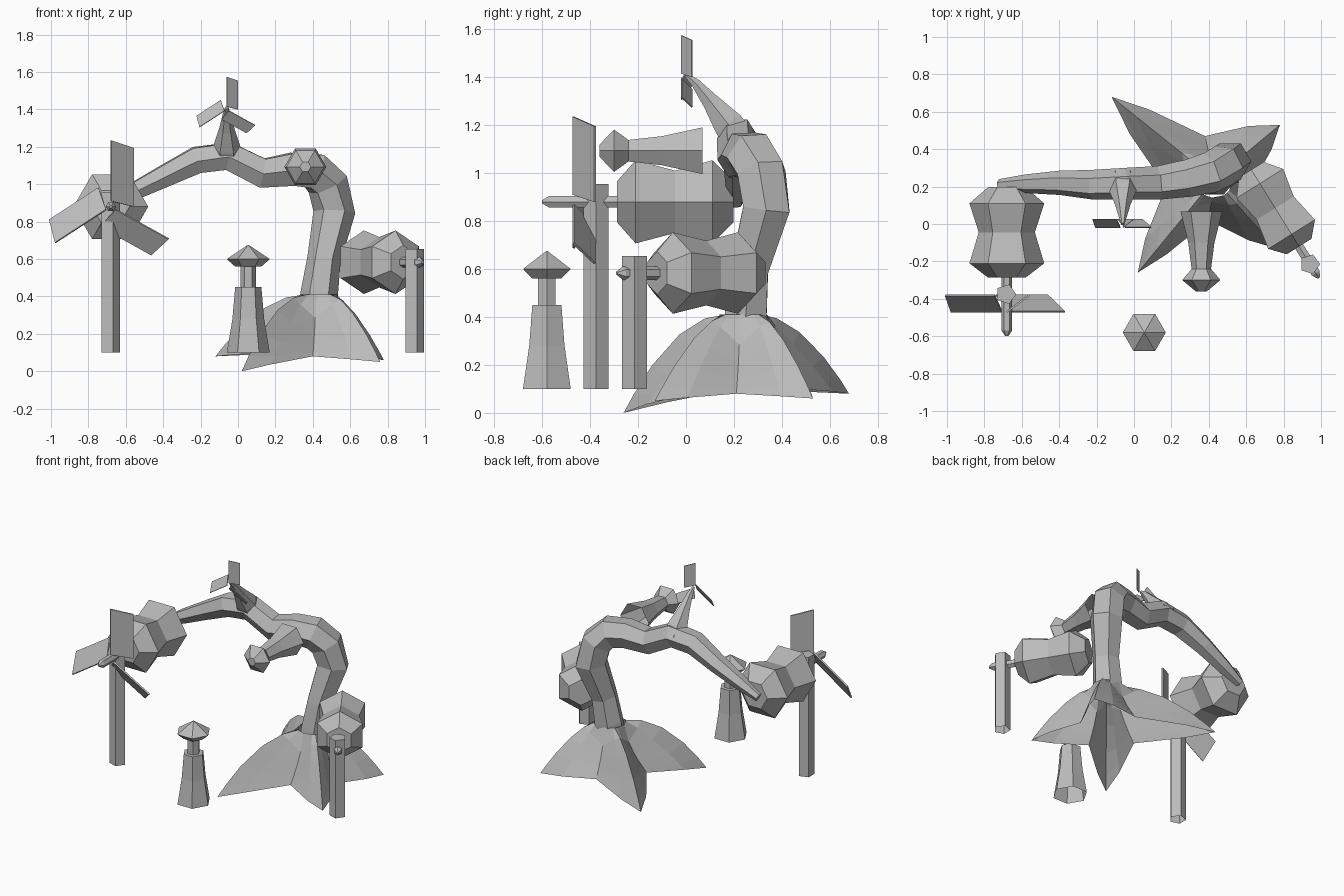
import bpy, bmesh, math
from mathutils import Vector

if "Cube" in bpy.data.objects:
    bpy.data.objects.remove(bpy.data.objects["Cube"], do_unlink=True)

grey = bpy.data.materials.new("plain grey")
grey.use_nodes = True
COLOUR = (0.5, 0.5, 0.5, 1)
grey.diffuse_color = COLOUR
grey.node_tree.nodes["Principled BSDF"].inputs["Base Color"].default_value = COLOUR


def finish(name, bm, fix_normals=True):
    if fix_normals:
        bmesh.ops.recalc_face_normals(bm, faces=bm.faces)
    mesh = bpy.data.meshes.new(name)
    bm.to_mesh(mesh)
    bm.free()
    mesh.materials.append(grey)
    obj = bpy.data.objects.new(name, mesh)
    bpy.context.collection.objects.link(obj)
    return obj


def bridge(bm, a, b):
    for i in range(len(a)):
        j = (i + 1) % len(a)
        bm.faces.new((a[i], a[j], b[j], b[i]))


def tube(name, points, radii, start=(1, 0, 0), sides=6, closed=True):
    """Loft a polygon section along a path, carrying its frame along."""
    bm = bmesh.new()
    pts = [Vector(p) for p in points]
    u, rings = Vector(start), []
    for i, (p, r) in enumerate(zip(pts, radii)):
        d = (pts[min(i + 1, len(pts) - 1)] - pts[max(i - 1, 0)]).normalized()
        u = (u - d * u.dot(d)).normalized()
        v = d.cross(u)
        angles = [math.tau * k / sides for k in range(sides)]
        rings.append([bm.verts.new(p + (u * math.cos(a) + v * math.sin(a)) * r) for a in angles])
    for a, b in zip(rings, rings[1:]):
        bridge(bm, a, b)
    if closed:
        bm.faces.new(rings[0])
    bm.faces.new(rings[-1])
    return finish(name, bm)


def lathe(name, origin, axis, profile, **options):
    """Turned polygonal shape; profile holds (distance along axis, radius)."""
    o, d = Vector(origin), Vector(axis).normalized()
    return tube(name, [o + d * t for t, r in profile], [r for t, r in profile], **options)


def rotor(name, hub, size):
    """Three pitched blades turning about the y axis."""
    for n, degrees in enumerate((90, 213, 331)):
        a = math.radians(degrees)
        out = Vector((math.cos(a), 0, math.sin(a)))
        side = Vector((math.sin(a), 0, -math.cos(a)))
        bm = bmesh.new()
        corners = [(0.03, 0, -0.045), (0.355, 0, -0.045), (0.315, 0.12, 0.045), (0.0, 0.12, 0.045)]
        bm.faces.new([bm.verts.new(Vector(hub) + (out * r + side * w + Vector((0, y, 0))) * size)
                      for r, w, y in corners])
        blade = finish(f"{name}_blade_{n + 1}", bm, False)
        mod = blade.modifiers.new("thickness", "SOLIDIFY")
        mod.thickness, mod.offset = 0.01 * size, 0


# Spreading roots, open beneath: four rounded ridges with valleys between
centre = Vector((0.43, 0.24, 0))
tips = [(0.78, 0.53, 0.06, 1.5), (-0.12, 0.68, 0.08, 1.9), (0.02, -0.26, 0.0, 2.0), (0.76, -0.13, 0.05, 1.6)]
valleys = [(0.38, 0.47, 0.1), (0.17, 0.2, 0.1), (0.4, 0.02, 0.08), (0.63, 0.21, 0.08)]
rim = []
for k in range(4):
    tip, valley, after = Vector(tips[k][:3]), Vector(valleys[k]), Vector(tips[(k + 1) % 4][:3])
    rim.append((tip, tips[k][3]))
    for edge, fall in ((tip.lerp(valley, 0.45), 1.2), (valley, 0.6), (after.lerp(valley, 0.45), 1.2)):
        flat = Vector((edge.x, edge.y, 0)) - centre
        rim.append((edge + flat * (0.08 if fall > 1 else 0), fall))
bm = bmesh.new()
levels = []
for t in (0, 0.2, 0.45, 0.72, 0.9, 1):
    ring = []
    for edge, fall in rim:
        flat = Vector((edge.x, edge.y, 0)) - centre
        p = centre + flat.normalized() * 0.1 * (1 - t) + flat * t
        p.z = 0.41 + (edge.z - 0.41) * t ** fall
        ring.append(bm.verts.new(p))
    levels.append(ring)
for a, b in zip(levels, levels[1:]):
    bridge(bm, a, b)
finish("tree_roots", bm)

# Bent trunk running into the long branch
trunk = [(0.43, 0.245, 0.36, 0.1), (0.435, 0.25, 0.42, 0.1), (0.46, 0.265, 0.6, 0.09),
         (0.515, 0.335, 0.85, 0.112), (0.48, 0.315, 1.0, 0.112), (0.41, 0.275, 1.07, 0.11),
         (0.29, 0.245, 1.08, 0.1), (0.13, 0.22, 1.06, 0.09), (-0.05, 0.215, 1.15, 0.085),
         (-0.22, 0.21, 1.13, 0.08), (-0.4, 0.22, 1.04, 0.065), (-0.58, 0.215, 0.95, 0.05),
         (-0.72, 0.21, 0.88, 0.03)]
tube("trunk_and_branch", [p[:3] for p in trunk], [p[3] for p in trunk])

# Upward twig with the small rotor
tube("twig", [(-0.06, 0.23, 1.13), (-0.06, 0.175, 1.205), (-0.06, 0.105, 1.295), (-0.06, 0.04, 1.375),
              (-0.06, 0, 1.41)], (0.08, 0.072, 0.042, 0.022, 0.01))
rotor("small_rotor", (-0.06, 0.003, 1.4), 0.49)


# Two waisted pods, each with a five-sided post and an axle
def pod_set(side, pod, axis, across, radii, post, top, axle):
    end, belly, waist = radii
    lathe(side + "_pod", pod, axis, [(-0.242, end), (-0.155, belly), (0, waist), (0.165, belly), (0.242, end)],
          start=across)
    lathe(side + "_post", (*post, 0.1), (0, 0, 1), [(0, 0.055), (top - 0.1, 0.055)], sides=5, closed=False)
    lathe(side + "_axle", pod, axis, [(0.2, 0.028), (axle - 0.03, 0.028), (axle, 0.008)], start=across)


pod_set("right", (-0.68, -0.045, 0.88), (0, -1, 0), (1, 0, 0), (0.1, 0.2, 0.15), (-0.685, -0.375), 0.955, 0.555)
rotor("large_rotor", (-0.68, -0.425, 0.88), 1)
pod_set("left", (0.755, 0.085, 0.583), (0.53, -0.85, 0), (0, 0, 1), (0.09, 0.17, 0.135), (0.94, -0.215), 0.655, 0.44)

# Standing tower and the flared lantern, both open at the wide end
lathe("tower", (0.055, -0.58, 0), (0, 0, 1),
      [(0.1, 0.115), (0.28, 0.085), (0.45, 0.07), (0.45, 0.042), (0.56, 0.042),
       (0.56, 0.07), (0.6, 0.115), (0.675, 0.003)], closed=False)
lathe("lantern", (0.36, 0, 1.093), (0, -1, 0),
      [(-0.068, 0.112), (0.1, 0.07), (0.24, 0.052), (0.3, 0.102), (0.36, 0.03)], closed=False)
